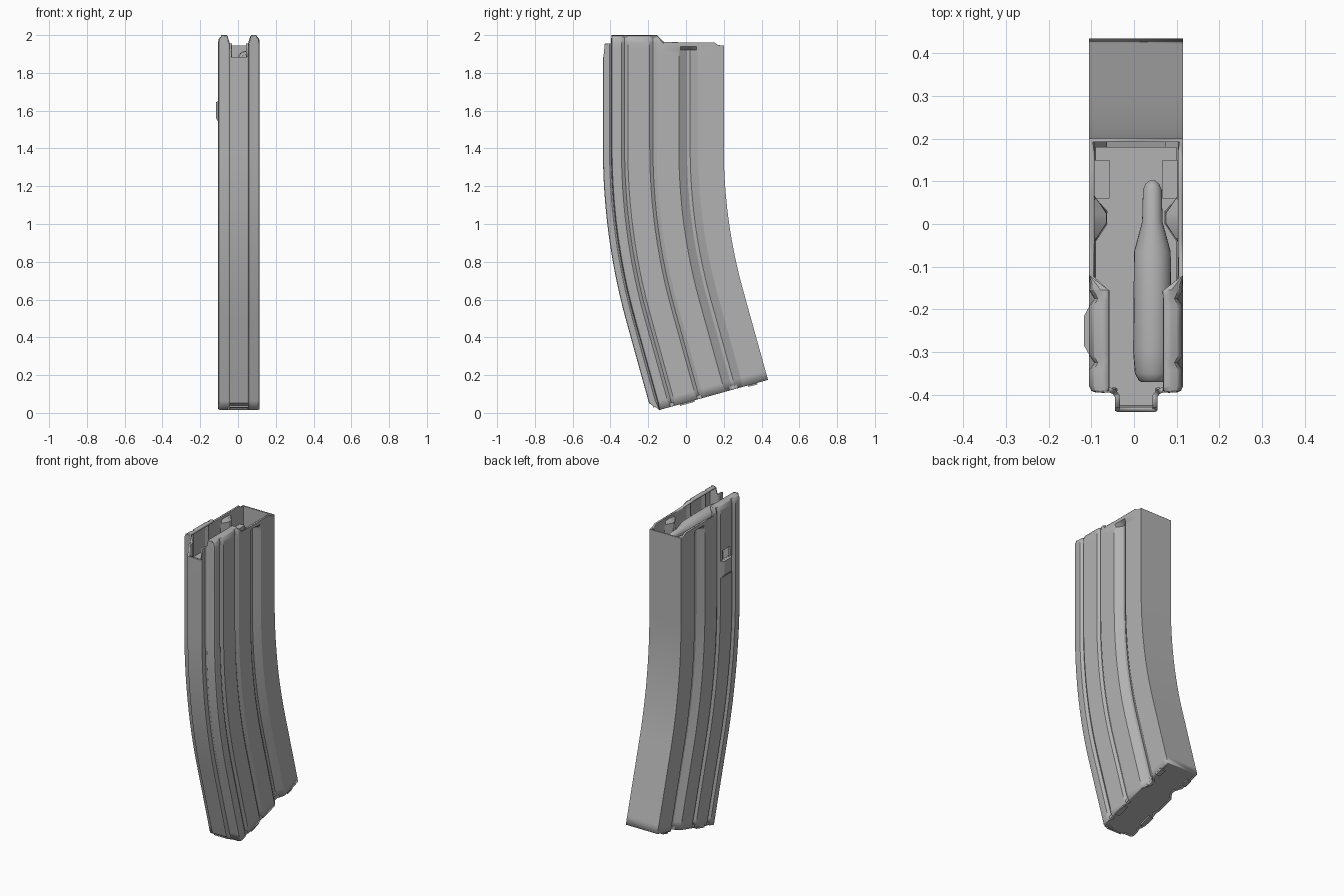
import bpy, bmesh, math
from mathutils import Vector

if "Cube" in bpy.data.objects:
    bpy.data.objects.remove(bpy.data.objects["Cube"])

CX = 0.005                      # body centre in x
PIVOT_Y, PIVOT_Z = 3.0, 1.4     # centre of the bend
BEND = math.radians(15.5)
TAIL = 0.495                    # straight length below the bend

grey = bpy.data.materials.new("grey_metal")
grey.diffuse_color = (0.45, 0.45, 0.45, 1)
grey.use_nodes = True
grey.node_tree.nodes["Principled BSDF"].inputs["Base Color"].default_value = grey.diffuse_color


def bent(x, y, a, s=0.0):
    """Place a section point at bend angle a, then s further along the tail."""
    r = PIVOT_Y - y
    return Vector((x + CX, PIVOT_Y - r * math.cos(a) + s * math.sin(a),
                   PIVOT_Z - r * math.sin(a) - s * math.cos(a)))


def add_object(name, bm, smooth=True):
    me = bpy.data.meshes.new(name)
    bm.to_mesh(me)
    bm.free()
    ob = bpy.data.objects.new(name, me)
    bpy.context.collection.objects.link(ob)
    me.materials.append(grey)
    if smooth:
        bpy.ops.object.select_all(action='DESELECT')
        ob.select_set(True)
        bpy.context.view_layer.objects.active = ob
        bpy.ops.object.shade_smooth_by_angle(angle=math.radians(28))
    return ob


def prism(name, outline, place, lo, hi):
    """Extrude an (x, y) outline between two depths."""
    bm = bmesh.new()
    rings = [[bm.verts.new(place(x, y, d)) for x, y in outline] for d in (lo, hi)]
    n = len(outline)
    for i in range(n):
        j = (i + 1) % n
        bm.faces.new((rings[0][i], rings[0][j], rings[1][j], rings[1][i]))
    for ring in rings:
        bm.faces.new(ring)
    bmesh.ops.recalc_face_normals(bm, faces=bm.faces)
    return add_object(name, bm, False)


def rect(x0, x1, y0, y1):
    return [(x0, y0), (x1, y0), (x1, y1), (x0, y1)]


def upright(x, y, z):
    return Vector((x + CX, y, z))


def tail(x, y, s):
    return bent(x, y, BEND, s)


# Half section of the body: x, y, top height
half = [
    (0.045, -0.440, 1.885), (0.050, -0.437, 1.885), (0.050, -0.430, 1.955),
    (0.050, -0.405, 1.955), (0.055, -0.398, 1.955), (0.062, -0.395, 1.995),
    (0.094, -0.395, 2.0), (0.105, -0.391, 2.0), (0.110, -0.380, 2.0),
    (0.110, -0.342, 2.0), (0.098, -0.325, 2.0), (0.110, -0.308, 2.0),
    (0.110, -0.192, 2.0), (0.098, -0.175, 2.0), (0.110, -0.155, 2.0),
    (0.110, -0.120, 1.965), (0.110, -0.038, 1.962), (0.104, -0.030, 1.962),
    (0.080, 0.005, 1.962), (0.080, 0.022, 1.962), (0.104, 0.055, 1.962),
    (0.110, 0.064, 1.962), (0.110, 0.150, 1.962), (0.110, 0.170, 1.947),
    (0.110, 0.200, 1.945)]
section = half + [(-x, y, t) for x, y, t in reversed(half)]


def top_row(p, drop, curl):
    """Row near the mouth: feed lips curl inward, side grooves close."""
    x, y, t = p
    sign = math.copysign(1, x)
    if -0.393 < y < -0.15:
        x = sign * (abs(x) + (0.064 - abs(x)) * curl)
    if -0.035 < y < 0.06 and drop < 0.03:
        x = sign * 0.110
    return upright(x, y, t - drop)


# Body shell: sweep from the mouth down through the bend to the floor
rows = [[top_row(p, d, c) for p in section]
        for d, c in ((0, 1), (0.002, 0.6), (0.010, 0.24), (0.022, 0.06), (0.04, 0), (0.075, 0))]
STEPS = 12
for k in range(STEPS + 1):
    rows.append([bent(x, y, BEND * k / STEPS) for x, y, t in section])
rows.append([tail(x, y, TAIL - 0.05) for x, y, t in section])
rows.append([tail(x, max(y, -0.395), TAIL) for x, y, t in section])

bm = bmesh.new()
grid = [[bm.verts.new(v) for v in row] for row in rows]
n = len(section)
for a, b in zip(grid, grid[1:]):
    for i in range(n):
        j = (i + 1) % n
        bm.faces.new((a[i], b[i], b[j], a[j]))
body = add_object("magazine_body", bm)
shell = body.modifiers.new("wall", 'SOLIDIFY')
shell.thickness = 0.012
shell.offset = -1

# Catch window in the left wall
cutter = prism("catch_window_cutter", rect(-0.14, -0.08, -0.285, -0.215), upright, 1.65, 1.71)
cutter.hide_render = True
cutter.hide_viewport = True
cut = body.modifiers.new("window", 'BOOLEAN')
cut.operation = 'DIFFERENCE'
cut.solver = 'EXACT'
cut.object = cutter

# Catch boss below the window
bm = bmesh.new()
base = [(-0.108, y, z) for y, z in ((-0.31, 1.54), (-0.19, 1.54), (-0.19, 1.65), (-0.31, 1.65))]
face = [(-0.122, y, z) for y, z in ((-0.285, 1.56), (-0.215, 1.56), (-0.215, 1.645), (-0.285, 1.645))]
r0, r1 = [[bm.verts.new(upright(*p)) for p in ring] for ring in (base, face)]
for i in range(4):
    j = (i + 1) % 4
    bm.faces.new((r0[i], r0[j], r1[j], r1[i]))
bm.faces.new(r0)
bm.faces.new(r1)
bmesh.ops.recalc_face_normals(bm, faces=bm.faces)
add_object("catch_boss", bm, False)

# Follower with raised side guides
prism("follower", [(-0.045, -0.425), (0.045, -0.425), (0.045, -0.385), (0.095, -0.38),
                   (0.095, -0.04), (0.068, 0.0), (0.068, 0.03), (0.095, 0.06),
                   (0.095, 0.18), (-0.095, 0.18), (-0.095, 0.06), (-0.068, 0.03),
                   (-0.068, 0.0), (-0.095, -0.04), (-0.095, -0.38), (-0.045, -0.385)],
      upright, 1.76, 1.82)
for side, label in ((-1, "left"), (1, "right")):
    x0, x1 = sorted((side * 0.062, side * 0.097))
    prism("follower_guide_" + label, rect(x0, x1, 0.06, 0.15), upright, 1.80, 1.85)
    # Floor plate rails folded under each side
    x0, x1 = sorted((side * 0.080, side * 0.110))
    prism("front_floor_tab_" + label, rect(x0, x1, -0.285, -0.205), tail, TAIL - 0.01, TAIL + 0.008)
    prism("rear_floor_tab_" + label, rect(x0, x1, 0.09, 0.14), tail, TAIL - 0.01, TAIL + 0.008)

# Floor plate closing the bottom
floor_half = [(0.048, -0.40), (0.062, -0.392), (0.105, -0.39), (0.107, -0.04),
              (0.082, 0.005), (0.082, 0.022), (0.107, 0.064), (0.107, 0.198)]
prism("floor_plate", floor_half + [(-x, y) for x, y in reversed(floor_half)],
      tail, TAIL - 0.02, TAIL - 0.001)
prism("floor_front_lip", rect(-0.05, 0.05, -0.425, -0.39), tail, TAIL - 0.035, TAIL - 0.022)

# Cartridge: lathed about the y axis
profile = [(-0.370, 0.026), (-0.366, 0.032), (-0.350, 0.041), (-0.300, 0.045), (-0.065, 0.043),
           (0.005, 0.024), (0.080, 0.022), (0.094, 0.016), (0.102, 0.006)]
SEG = 24
bm = bmesh.new()
rings = [[bm.verts.new((0.043 + r * math.cos(2 * math.pi * i / SEG), y,
                        1.872 + r * math.sin(2 * math.pi * i / SEG)))
          for i in range(SEG)] for y, r in profile]
for a, b in zip(rings, rings[1:]):
    for i in range(SEG):
        j = (i + 1) % SEG
        bm.faces.new((a[i], a[j], b[j], b[i]))
bm.faces.new(rings[0])
bm.faces.new(rings[-1])
bmesh.ops.recalc_face_normals(bm, faces=bm.faces)
add_object("cartridge", bm)
